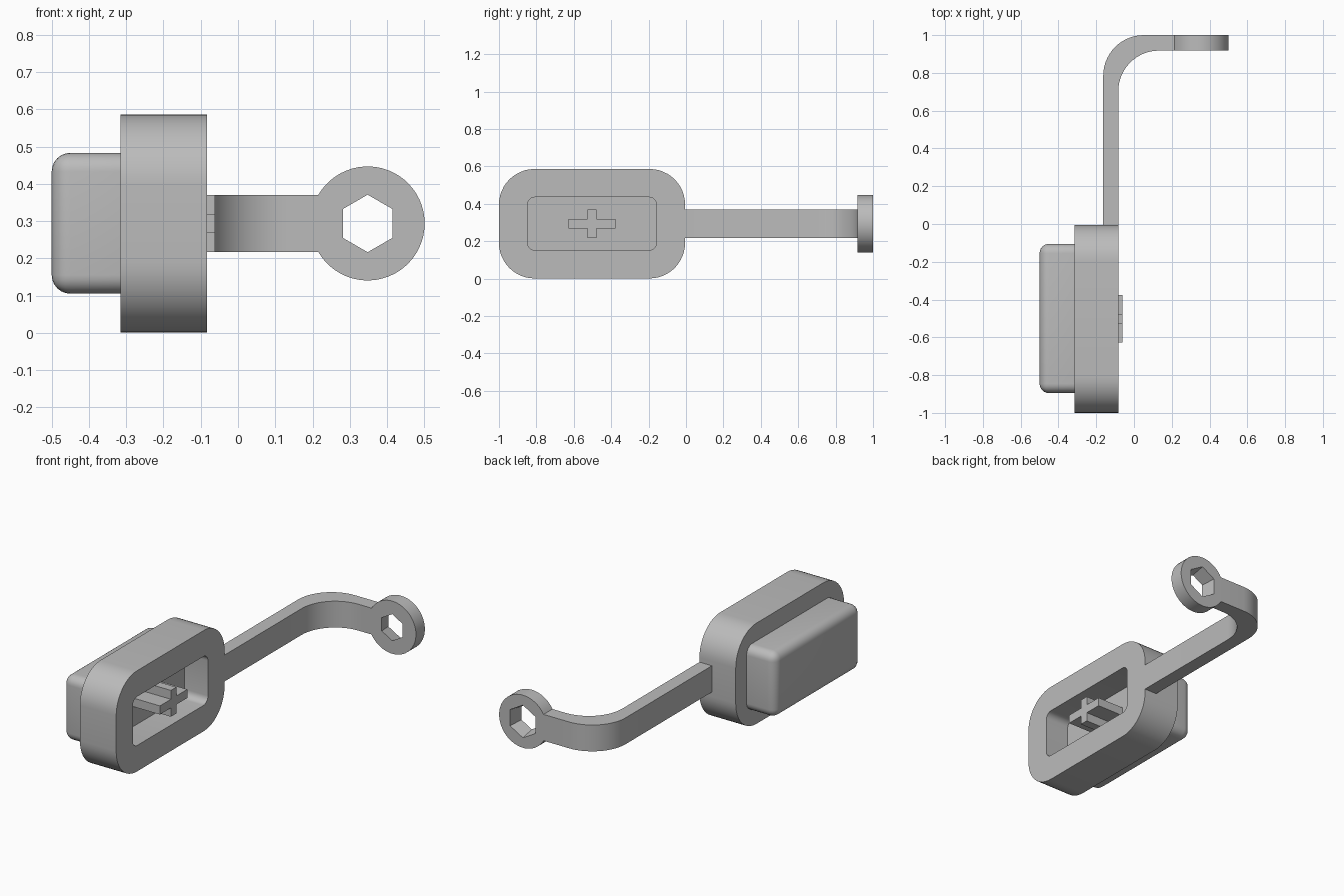
import bpy, bmesh, math

if "Cube" in bpy.data.objects:
    bpy.data.objects.remove(bpy.data.objects["Cube"])

rubber = bpy.data.materials.new("plain_grey")
rubber.use_nodes = True
GREY = (0.5, 0.5, 0.5, 1)
rubber.diffuse_color = GREY
rubber.node_tree.nodes["Principled BSDF"].inputs["Base Color"].default_value = GREY

MID_Y, MID_Z = -0.5025, 0.2935    # centre of the cap body
FACE_X = -0.083                   # open face of the flange
FLOOR_X = -0.235                  # bottom of the pocket
HALF_STRAP = 0.0765


def loft(name, first, last):
    """Solid between two matching outlines of 3D points."""
    bm = bmesh.new()
    a = [bm.verts.new(p) for p in first]
    b = [bm.verts.new(p) for p in last]
    bm.faces.new(a)
    bm.faces.new(b)
    for i in range(len(a)):
        j = (i + 1) % len(a)
        bm.faces.new((a[i], a[j], b[j], b[i]))
    bmesh.ops.recalc_face_normals(bm, faces=bm.faces)
    mesh = bpy.data.meshes.new(name)
    bm.to_mesh(mesh)
    bm.free()
    mesh.materials.append(rubber)
    obj = bpy.data.objects.new(name, mesh)
    bpy.context.collection.objects.link(obj)
    return obj


def arc(cx, cy, r, start, end, steps):
    angles = [math.radians(start + (end - start) * i / steps) for i in range(steps + 1)]
    return [(cx + r * math.cos(t), cy + r * math.sin(t)) for t in angles]


def along_x(name, outline, x0, x1):
    return loft(name, [(x0, y, z) for y, z in outline], [(x1, y, z) for y, z in outline])


def rounded_rect(half_y, half_z, r, steps):
    points = []
    for k, (sy, sz) in enumerate([(1, 1), (-1, 1), (-1, -1), (1, -1)]):
        points += arc(MID_Y + sy * (half_y - r), MID_Z + sz * (half_z - r),
                      r, 90 * k, 90 * k + 90, steps)
    return points


def apply_modifiers(obj):
    graph = bpy.context.evaluated_depsgraph_get()
    obj.data = bpy.data.meshes.new_from_object(obj.evaluated_get(graph))
    obj.modifiers.clear()


def cut(obj, cutter):
    mod = obj.modifiers.new("cut", 'BOOLEAN')
    mod.operation, mod.solver, mod.object = 'DIFFERENCE', 'EXACT', cutter
    apply_modifiers(obj)
    bpy.data.objects.remove(cutter)


def smooth(obj):
    bpy.ops.object.select_all(action='DESELECT')
    obj.select_set(True)
    bpy.context.view_layer.objects.active = obj
    bpy.ops.object.shade_smooth_by_angle(angle=math.radians(30))


# Flange with its shallow pocket
flange = along_x("flange", rounded_rect(0.4975, 0.2925, 0.19, 12), -0.316, FACE_X)
cut(flange, along_x("pocket_cutter", rounded_rect(0.345, 0.142, 0.04, 6), FLOOR_X, 0))

# Rounded plug on the back of the flange
plug = along_x("plug", [(-0.895, 0.105), (-0.105, 0.105), (-0.105, 0.483), (-0.895, 0.483)],
               -0.5, -0.24)
bevel = plug.modifiers.new("round", 'BEVEL')
bevel.width, bevel.segments = 0.05, 6
apply_modifiers(plug)

# Cross-shaped post standing in the pocket
quarter = [(0.126, 0.025), (0.025, 0.025), (0.025, 0.0765)]
cross = []
for sy, sz in [(1, 1), (-1, 1), (-1, -1), (1, -1)]:
    corner = quarter if sy == sz else quarter[::-1]
    cross += [(MID_Y + sy * y, MID_Z + sz * z) for y, z in corner]
along_x("cross_post", cross, FLOOR_X - 0.01, -0.062)

# Strap: straight run, bend and short run to the ring
RING_X, RING_R = 0.348, 0.153
END_X = RING_X - RING_R * math.cos(math.radians(30))
BEND = 0.215
path = [(-0.163, -0.006)]
path += arc(-0.163 + BEND, 1 - BEND, BEND, 180, 90, 14)
path += [(END_X, 1), (END_X, 0.918)]
path += arc(FACE_X + BEND, 0.918 - BEND, BEND, 90, 180, 14)
path += [(FACE_X, -0.006)]
strap = loft("strap", [(x, y, MID_Z - HALF_STRAP) for x, y in path],
             [(x, y, MID_Z + HALF_STRAP) for x, y in path])

# Ring, flat where it meets the strap, with a hexagonal hole
rim = arc(RING_X, MID_Z, RING_R, -150, 150, 48)
ring = loft("ring", [(x, 0.918, z) for x, z in rim], [(x, 1, z) for x, z in rim])


def hexagon(r, y):
    return [(x, y, z) for x, z in arc(RING_X, MID_Z, r, 30, 330, 5)]


cut(ring, loft("hole_cutter", hexagon(0.075, 0.908), hexagon(0.097, 1.01)))

for part in (flange, plug, strap, ring):
    smooth(part)
